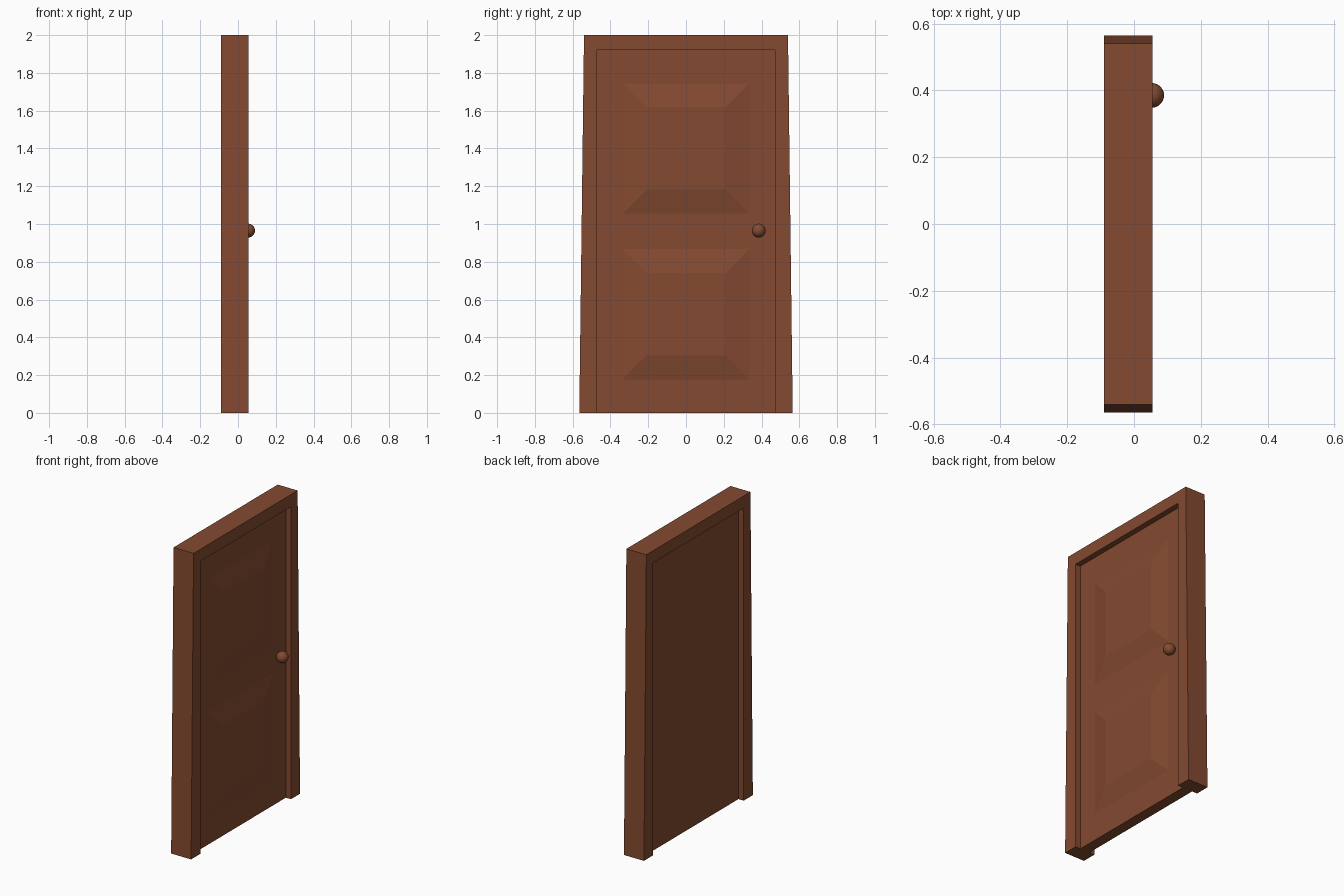
import bpy, bmesh, math
from mathutils import Matrix

if "Cube" in bpy.data.objects:
    bpy.data.objects.remove(bpy.data.objects["Cube"])

wood = bpy.data.materials.new("brown_wood")
wood.diffuse_color = (0.23, 0.068, 0.03, 1)
wood.use_nodes = True
wood.node_tree.nodes["Principled BSDF"].inputs["Base Color"].default_value = wood.diffuse_color


def finish(name, bm):
    bmesh.ops.recalc_face_normals(bm, faces=bm.faces)
    mesh = bpy.data.meshes.new(name)
    bm.to_mesh(mesh)
    bm.free()
    mesh.materials.append(wood)
    obj = bpy.data.objects.new(name, mesh)
    bpy.context.collection.objects.link(obj)
    return obj


def extrude_profile(bm, profile, x0, x1):
    """Extrude a (y, z) outline from x0 to x1; returns the face at x1."""
    back = bm.faces.new([bm.verts.new((x0, y, z)) for y, z in profile])
    ext = bmesh.ops.extrude_face_region(bm, geom=[back], use_keep_orig=True)["geom"]
    bmesh.ops.translate(bm, vec=(x1 - x0, 0, 0),
                        verts=[g for g in ext if isinstance(g, bmesh.types.BMVert)])
    return next(g for g in ext if isinstance(g, bmesh.types.BMFace))


# Door frame: slightly tapered arch, open at the floor
half = [(0.565, 0), (0.54, 2.0)], [(0.47, 1.92), (0.47, 0)]
outline = half[0] + [(-y, z) for y, z in reversed(half[0])] \
    + [(-y, z) for y, z in reversed(half[1])] + half[1]
bm = bmesh.new()
extrude_profile(bm, outline, -0.09, 0.055)
finish("door_frame", bm)

# Door slab, set back from the frame on both sides
FACE_X = 0.018
bm = bmesh.new()
extrude_profile(bm, [(-0.47, 0), (0.47, 0), (0.47, 1.92), (-0.47, 1.92)], -0.052, FACE_X)
finish("door_slab", bm)


# Raised panels with shallow sloping borders
def raised_panel(name, z0, z1, w=0.335, border=0.127, height=0.025):
    def ring(x, inset):
        a = w - inset
        return [bm.verts.new((x, y, z)) for y, z in
                ((-a, z0 + inset), (a, z0 + inset), (a, z1 - inset), (-a, z1 - inset))]
    bm = bmesh.new()
    base, top = ring(FACE_X, 0), ring(FACE_X + height, border)
    bm.faces.new(top)
    bm.faces.new(base[::-1])
    for i in range(4):
        j = (i + 1) % 4
        bm.faces.new((base[i], base[j], top[j], top[i]))
    finish(name, bm)


raised_panel("upper_panel", 1.055, 1.745)
raised_panel("lower_panel", 0.178, 0.868)

# Round knob
bm = bmesh.new()
bmesh.ops.create_uvsphere(bm, u_segments=24, v_segments=14, radius=0.037,
                          matrix=Matrix.Translation((0.053, 0.385, 0.965))
                          @ Matrix.Rotation(math.pi / 2, 4, 'Y'))
knob = finish("door_knob", bm)
for p in knob.data.polygons:
    p.use_smooth = True
